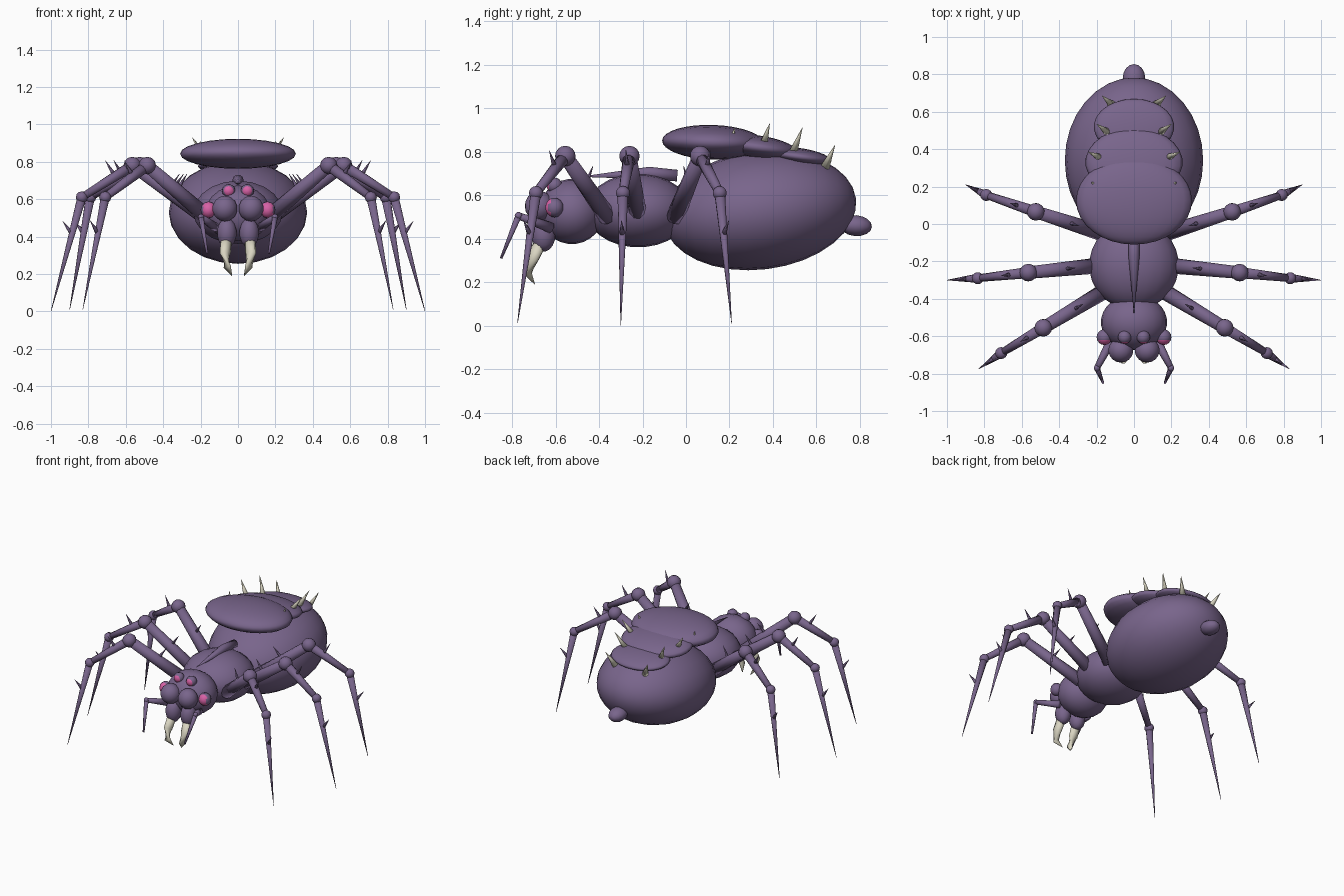
import bpy, bmesh, math
from mathutils import Vector, Matrix

cube = bpy.data.objects.get("Cube")
if cube:
    bpy.data.objects.remove(cube, do_unlink=True)


def material(name, rgb):
    m = bpy.data.materials.new(name)
    m.use_nodes = True
    m.diffuse_color = (*rgb, 1)
    m.node_tree.nodes["Principled BSDF"].inputs["Base Color"].default_value = (*rgb, 1)
    return m


PURPLE = material("dusky_purple", (0.19, 0.13, 0.26))
PINK = material("eye_pink", (0.68, 0.12, 0.38))
BONE = material("bone", (0.70, 0.67, 0.54))


def finish(name, bm, *mats):
    bmesh.ops.recalc_face_normals(bm, faces=bm.faces)
    for f in bm.faces:
        f.smooth = True
    mesh = bpy.data.meshes.new(name)
    bm.to_mesh(mesh)
    bm.free()
    for m in mats:
        mesh.materials.append(m)
    obj = bpy.data.objects.new(name, mesh)
    bpy.context.collection.objects.link(obj)
    return obj


def ellipsoid(name, center, radii, tilt=0, segs=20, pink_front=None):
    """Stretched sphere with its poles along y, tilted about x."""
    bm = bmesh.new()
    mat = (Matrix.Translation(center) @ Matrix.Rotation(math.radians(tilt), 4, 'X')
           @ Matrix.Diagonal((*radii, 1)) @ Matrix.Rotation(math.pi / 2, 4, 'X'))
    bmesh.ops.create_uvsphere(bm, u_segments=segs, v_segments=segs * 2 // 3, radius=1, matrix=mat)
    if pink_front is None:
        return finish(name, bm, PURPLE)
    bm.normal_update()
    for f in bm.faces:
        f.material_index = int(f.normal.y < -pink_front)
    return finish(name, bm, PURPLE, PINK)


def limb(name, points, radii, mat=PURPLE, sides=10):
    """Tapered tube through the points; a zero radius makes a sharp tip."""
    pts = [Vector(p) for p in points]
    bm = bmesh.new()
    rings = []
    for i, p in enumerate(pts):
        d = (pts[min(i + 1, len(pts) - 1)] - pts[max(i - 1, 0)]).normalized()
        q = d.to_track_quat('Z', 'Y')
        r = max(radii[i], 0.001)
        rings.append([bm.verts.new(p + q @ Vector((r * math.cos(a), r * math.sin(a), 0)))
                      for a in (math.tau * k / sides for k in range(sides))])
    for a, b in zip(rings, rings[1:]):
        for k in range(sides):
            n = (k + 1) % sides
            bm.faces.new((a[k], a[n], b[n], b[k]))
    bm.faces.new(rings[0])
    bm.faces.new(rings[-1])
    return finish(name, bm, mat)


def thorn(name, a, b, t, length, lean):
    """Small spine standing outward from the segment a-b."""
    along = (b - a).normalized()
    side = along.cross(Vector((0, 0, 1))).normalized()
    up = side.cross(along)
    base = a.lerp(b, t)
    limb(name, [base, base + (up - along * lean).normalized() * length], [0.015, 0], sides=6)


# Body
ellipsoid("abdomen", (0, 0.34, 0.53), (0.37, 0.445, 0.272), 7, 24)
ellipsoid("thorax", (0, -0.22, 0.53), (0.24, 0.24, 0.17))
ellipsoid("head", (0, -0.525, 0.525), (0.177, 0.15, 0.15))
ellipsoid("tail_bud", (0, 0.78, 0.46), (0.06, 0.075, 0.048), -5, 12)
limb("back_horn", [(0, -0.04, 0.69), (0, -0.17, 0.702), (0, -0.48, 0.685)], [0.028, 0.03, 0])

# Overlapping back plates
ellipsoid("front_plate", (0, 0.125, 0.843), (0.31, 0.235, 0.08), -2, 24)
ellipsoid("middle_plate", (0, 0.33, 0.82), (0.26, 0.185, 0.055), -8)
ellipsoid("rear_plate", (0, 0.52, 0.777), (0.215, 0.15, 0.04), -8)

SPIKES = [((0.20, 0.20, 0.82), (0.228, 0.225, 0.91)),
          ((0.18, 0.355, 0.83), (0.245, 0.385, 0.93)),
          ((0.14, 0.49, 0.79), (0.20, 0.535, 0.91)),
          ((0.12, 0.64, 0.73), (0.17, 0.685, 0.83))]

# Hip, knee, ankle and tip of each leg on the left
LEGS = {"front": ((0.16, -0.36, 0.50), (0.485, -0.555, 0.78), (0.71, -0.69, 0.61), (0.83, -0.775, 0.01)),
        "middle": ((0.17, -0.22, 0.50), (0.565, -0.26, 0.78), (0.835, -0.29, 0.61), (1.0, -0.30, 0.0)),
        "rear": ((0.17, -0.05, 0.50), (0.525, 0.065, 0.78), (0.79, 0.155, 0.61), (0.90, 0.21, 0.01))}

for side, s in (("left", 1), ("right", -1)):
    def mir(p):
        return Vector((s * p[0], p[1], p[2]))

    # Eyes
    ellipsoid(f"{side}_brow_orb", mir((0.07, -0.675, 0.55)), (0.068, 0.066, 0.07), 0, 14)
    ellipsoid(f"{side}_upper_eye", mir((0.05, -0.605, 0.645)), (0.036, 0.036, 0.036), 0, 12, 0.55)
    ellipsoid(f"{side}_outer_eye", mir((0.158, -0.605, 0.543)), (0.042, 0.042, 0.045), 0, 12, 0.55)

    # Jaws, fangs and feelers
    ellipsoid(f"{side}_jaw", mir((0.06, -0.655, 0.42)), (0.053, 0.055, 0.08), 0, 14)
    limb(f"{side}_fang", [mir(p) for p in ((0.063, -0.67, 0.38), (0.068, -0.705, 0.31),
         (0.058, -0.728, 0.24), (0.032, -0.695, 0.19))], [0.03, 0.029, 0.02, 0], BONE)
    palp = [mir(p) for p in ((0.12, -0.62, 0.45), (0.198, -0.77, 0.505), (0.165, -0.85, 0.31))]
    limb(f"{side}_feeler_base", palp[:2], [0.026, 0.016], sides=8)
    ellipsoid(f"{side}_feeler_joint", palp[1], (0.018, 0.018, 0.018), 0, 8)
    limb(f"{side}_feeler_tip", palp[1:], [0.016, 0.006], sides=8)

    # Back spikes
    for i, (base, tip) in enumerate(SPIKES):
        limb(f"{side}_back_spike_{i + 1}", [mir(base), mir(tip)], [0.021, 0], BONE, 8)

    # Legs
    for which, joints in LEGS.items():
        hip, knee, ankle, tip = map(mir, joints)
        n = f"{side}_{which}"
        limb(f"{n}_thigh", [hip, knee], [0.043, 0.033])
        ellipsoid(f"{n}_knee", knee, (0.047, 0.047, 0.047), 0, 12)
        limb(f"{n}_shin", [knee, ankle], [0.03, 0.02])
        ellipsoid(f"{n}_ankle", ankle, (0.032, 0.032, 0.032), 0, 12)
        limb(f"{n}_foot", [ankle, tip], [0.025, 0])
        thorn(f"{n}_thigh_thorn", hip, knee, 0.52, 0.11, 0)
        thorn(f"{n}_shin_thorn", knee, ankle, 0.34, 0.1, 0)
        thorn(f"{n}_foot_thorn", ankle, tip, 0.32, 0.085, 0.8)
